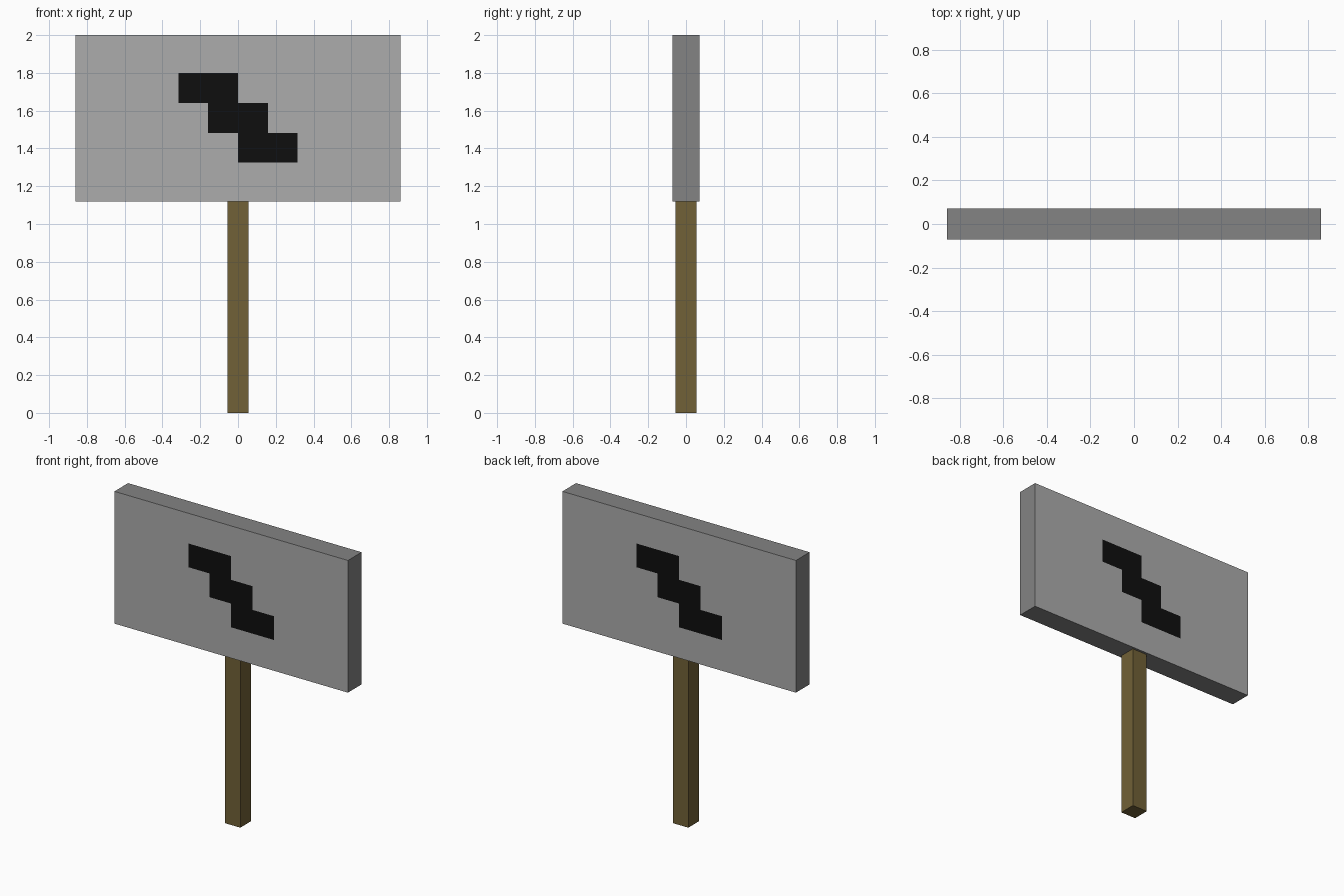
import bpy, bmesh
from mathutils import Matrix, Vector

if "Cube" in bpy.data.objects:
    bpy.data.objects.remove(bpy.data.objects["Cube"])


def material(name, rgb):
    """Flat colour from 0-255 screen values."""
    m = bpy.data.materials.new(name)
    m.diffuse_color = [*(((c / 255 + 0.055) / 1.055) ** 2.4 for c in rgb), 1.0]
    m.use_nodes = True
    m.node_tree.nodes["Principled BSDF"].inputs["Base Color"].default_value = m.diffuse_color
    return m


def box(name, size, centre, mats, edit=None):
    bm = bmesh.new()
    bmesh.ops.create_cube(bm, size=1.0, matrix=Matrix.Translation(centre)
                          @ Matrix.Diagonal((*size, 1.0)))
    if edit:
        edit(bm)
    mesh = bpy.data.meshes.new(name)
    bm.to_mesh(mesh)
    bm.free()
    for m in mats:
        mesh.materials.append(m)
    ob = bpy.data.objects.new(name, mesh)
    bpy.context.collection.objects.link(ob)
    return ob


face_grey = material("light grey face", (172, 172, 172))
edge_grey = material("dark grey edge", (131, 131, 131))
black = material("black mark", (14, 14, 14))
wood = material("brown wood", (113, 97, 55))

CELL = 0.158      # width of one step of the painted mark
MARK_Z = 1.562    # centre height of the mark


def paint_mark(bm):
    # Cut the board along the grid of the stepped mark
    cuts = [(Vector((i * CELL, 0, 0)), Vector((1, 0, 0))) for i in range(-2, 3)]
    cuts += [(Vector((0, 0, MARK_Z + k * CELL)), Vector((0, 0, 1)))
             for k in (-1.5, -0.5, 0.5, 1.5)]
    for co, no in cuts:
        bmesh.ops.bisect_plane(bm, geom=bm.verts[:] + bm.edges[:] + bm.faces[:],
                               plane_co=co, plane_no=no)
    # Each row is two cells wide and shifts one cell; reads the same from the back
    bm.normal_update()
    for f in bm.faces:
        if abs(f.normal.y) < 0.5:
            f.material_index = 1
            continue
        c = f.calc_center_median()
        x = c.x if f.normal.y < 0 else -c.x
        row = round((c.z - MARK_Z) / CELL)
        if abs(row) <= 1 and abs(x + row * CELL) < CELL:
            f.material_index = 2


# Board with the mark on front and back
box("sign_board", (1.72, 0.144, 0.88), (0, 0, 1.56),
    [face_grey, edge_grey, black], paint_mark)

# Square wooden post
box("post", (0.112, 0.112, 1.12), (0, 0, 0.56), [wood])
